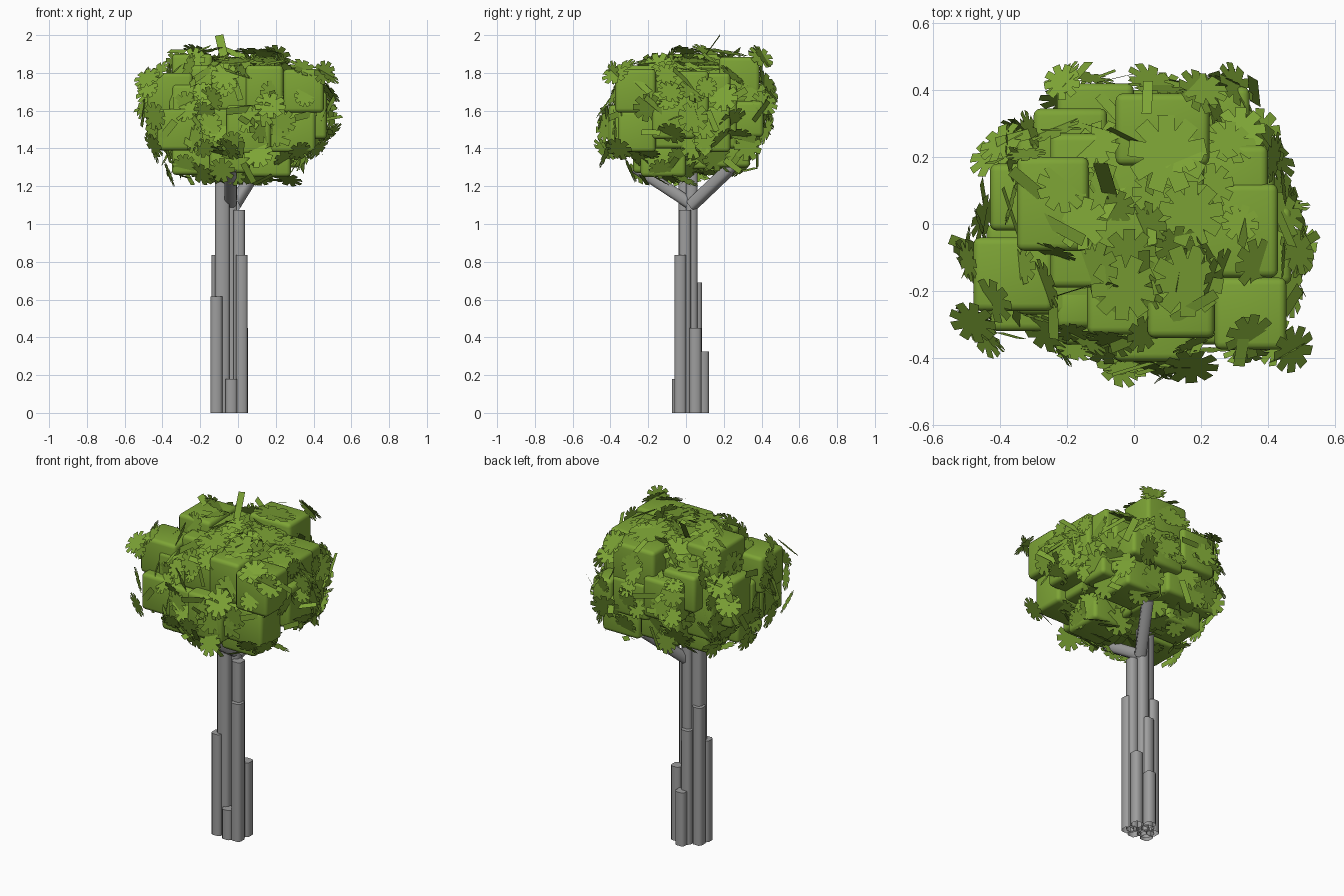
import bpy, bmesh, math, random
from mathutils import Vector, Matrix
from mathutils.bvhtree import BVHTree

random.seed(11)


def material(name, rgb):
    m = bpy.data.materials.new(name)
    m.diffuse_color = (*rgb, 1)
    return m


GREEN = material("leaf_green", (0.205, 0.37, 0.036))
GREY = material("bark_grey", (0.34, 0.34, 0.34))


def finish(bm, name, mat, smooth=0):
    me = bpy.data.meshes.new(name)
    bm.to_mesh(me)
    bm.free()
    ob = bpy.data.objects.new(name, me)
    bpy.context.collection.objects.link(ob)
    me.materials.append(mat)
    if smooth:
        bpy.ops.object.select_all(action='DESELECT')
        bpy.context.view_layer.objects.active = ob
        ob.select_set(True)
        bpy.ops.object.shade_smooth_by_angle(angle=math.radians(smooth))
    return ob


def prism(name, a, b, w):
    """Chamfered square column from a to b, open at the bottom."""
    a, b = Vector(a), Vector(b)
    h, c = w / 2, 0.013
    prof = [(h, -h + c), (h, h - c), (h - c, h), (-h + c, h),
            (-h, h - c), (-h, -h + c), (-h + c, -h), (h - c, -h)]
    d = b - a
    rot = d.to_track_quat('Z', 'Y') if d.xy.length > 1e-4 else Matrix.Identity(3).to_quaternion()
    bm = bmesh.new()
    lo = [bm.verts.new(a + rot @ Vector((x, y, 0))) for x, y in prof]
    hi = [bm.verts.new(b + rot @ Vector((x, y, 0))) for x, y in prof]
    for i in range(8):
        j = (i + 1) % 8
        bm.faces.new((lo[i], lo[j], hi[j], hi[i]))
    bm.faces.new(hi)
    return finish(bm, name, GREY, 50)


# Trunk: bundle of columns (x, y, height, width)
columns = [(-0.083, 0.0, 1.40, 0.078), (-0.035, 0.03, 1.40, 0.062),
           (0.006, -0.005, 1.075, 0.062), (0.02, -0.03, 0.835, 0.062),
           (-0.108, 0.03, 0.835, 0.062), (-0.05, 0.055, 0.69, 0.062),
           (-0.114, -0.03, 0.615, 0.062), (0.022, 0.05, 0.45, 0.062),
           (-0.035, 0.091, 0.325, 0.062), (-0.035, -0.042, 0.18, 0.062)]
for i, (x, y, h, w) in enumerate(columns):
    prism(f"trunk_column_{i}", (x, y, 0), (x, y, h), w)

# Branches reaching into the crown
prism("branch_front", (-0.04, 0.02, 1.11), (-0.04, -0.27, 1.30), 0.062)
prism("branch_back", (-0.02, 0.03, 1.10), (0.11, 0.25, 1.31), 0.062)

# Crown: overlapping rounded boxes (x0, x1, y0, y1, z0, z1)
front = [(-0.48, -0.24, -0.26, -0.04, 1.58, 1.80), (-0.235, -0.12, -0.31, -0.19, 1.45, 1.74),
         (-0.43, -0.20, -0.32, -0.1, 1.39, 1.61), (-0.22, -0.04, -0.36, -0.1, 1.39, 1.61),
         (-0.06, 0.175, -0.41, -0.16, 1.37, 1.63), (0.24, 0.455, -0.375, -0.16, 1.59, 1.82),
         (0.17, 0.41, -0.36, -0.16, 1.38, 1.60), (0.04, 0.24, -0.34, -0.14, 1.60, 1.84),
         (-0.14, 0.06, -0.33, -0.12, 1.60, 1.80)]
lower = [(-0.35, -0.13, -0.24, 0.0, 1.26, 1.42), (-0.15, 0.06, -0.28, -0.02, 1.27, 1.46),
         (0.05, 0.28, -0.24, 0.0, 1.25, 1.42), (0.08, 0.33, 0.10, 0.34, 1.30, 1.49),
         (-0.30, -0.06, 0.0, 0.22, 1.27, 1.45), (-0.1, 0.12, 0.0, 0.2, 1.29, 1.45)]
sides = [(0.24, 0.47, -0.18, 0.05, 1.45, 1.70), (0.22, 0.42, 0.05, 0.235, 1.38, 1.62),
         (0.20, 0.40, 0.0, 0.235, 1.60, 1.80), (0.22, 0.345, 0.22, 0.41, 1.46, 1.65),
         (-0.44, -0.22, -0.1, 0.0, 1.40, 1.66), (-0.43, -0.2, -0.02, 0.18, 1.44, 1.72),
         (-0.36, -0.14, 0.08, 0.27, 1.38, 1.62)]
back = [(-0.23, 0.0, 0.2, 0.42, 1.50, 1.74), (-0.30, -0.08, 0.12, 0.345, 1.56, 1.78),
        (-0.02, 0.22, 0.2, 0.40, 1.46, 1.68), (-0.2, 0.06, 0.16, 0.36, 1.34, 1.54)]
top = [(-0.35, -0.135, -0.08, 0.20, 1.66, 1.90), (-0.055, 0.225, 0.175, 0.39, 1.64, 1.885),
       (-0.25, 0.21, -0.19, 0.27, 1.55, 1.84), (0.05, 0.43, -0.16, 0.12, 1.5, 1.81),
       (-0.35, 0.36, -0.27, 0.27, 1.40, 1.74)]
bm = bmesh.new()
for x0, x1, y0, y1, z0, z1 in front + lower + sides + back + top:
    m = Matrix.Translation(((x0 + x1) / 2, (y0 + y1) / 2, (z0 + z1) / 2)) @ \
        Matrix.Diagonal((x1 - x0, y1 - y0, z1 - z0, 1))
    bmesh.ops.create_cube(bm, size=1, matrix=m)
tree = BVHTree.FromBMesh(bm)
bmesh.ops.bevel(bm, geom=bm.edges[:], offset=0.022, segments=3, profile=0.5, affect='EDGES')
finish(bm, "crown_clumps", GREEN, 40)


# Leaves: flat star rosettes and long strips lying on the crown
def star_shape(r, n=9):
    pts = []
    for i in range(n):
        for k, rr in ((-0.5, 0.6), (-0.3, 1.0), (0.3, 1.0)):
            a = (i + k) * math.tau / n
            pts.append(Vector((rr * r * math.cos(a), rr * r * math.sin(a), 0)))
    return pts


def strip_shape(length, w):
    return [Vector((x * length / 2, y * w / 2, 0)) for x, y in ((-1, -1), (1, -1), (1, 1), (-1, 1))]


def add_leaf(bm, shape, pos, normal, spin):
    rot = normal.to_track_quat('Z', 'Y')
    turn = Matrix.Rotation(spin, 3, 'Z')
    pts = [pos + rot @ (turn @ p) for p in shape]
    if all(abs(p.x) < 0.555 and -0.49 < p.y < 0.495 and 1.19 < p.z < 1.96 for p in pts):
        bm.faces.new([bm.verts.new(p) for p in pts])


def jitter(s):
    return Vector([random.gauss(0, s) for _ in range(3)])


CENTRE = Vector((0, 0, 1.57))


def scatter(bm, count, make, tilt, lift):
    for i in range(count):
        z = 1 - 2 * (i + 0.5) / count
        a = i * 2.39996 + random.uniform(-0.3, 0.3)
        q = math.sqrt(1 - z * z)
        d = Vector((q * math.cos(a), q * math.sin(a), z * 0.85)).normalized()
        hit, nor, _, _ = tree.ray_cast(CENTRE + d * 1.5, -d)
        if hit:
            n = (nor * 0.8 + d * 0.6 + jitter(tilt)).normalized()
            add_leaf(bm, make(), hit + d * lift, n, random.uniform(0, 6.28))


bm = bmesh.new()
scatter(bm, 135, lambda: star_shape(random.uniform(0.055, 0.085)), 0.4, 0.018)
# rosettes on the outer corners of the crown: position, facing
corner = [(-0.475, -0.29, 1.77), (0.47, -0.37, 1.79), (-0.21, 0.43, 1.72), (-0.05, -0.42, 1.40),
          (0.30, 0.41, 1.64), (0.44, 0.03, 1.70), (-0.42, 0.2, 1.60), (-0.34, -0.03, 1.91),
          (0.19, 0.39, 1.88), (-0.44, -0.33, 1.42), (0.42, -0.35, 1.40), (-0.26, -0.32, 1.60),
          (0.41, 0.19, 1.45), (-0.19, -0.24, 1.27), (0.16, -0.2, 1.25), (0.05, 0.42, 1.75),
          (0.49, -0.1, 1.57), (-0.47, -0.1, 1.70), (-0.39, 0.24, 1.72)]
for p in corner:
    v = Vector(p)
    d = (v - CENTRE).normalized()
    sgn = Vector([math.copysign(1, c) for c in d])
    add_leaf(bm, star_shape(0.075), v + d * 0.008, (sgn + jitter(0.25)).normalized(), random.random())
# big rosettes lying on top
for x, y, r in [(0.1, 0.21, 0.12), (0.17, 0.03, 0.10), (-0.03, -0.19, 0.10), (0.16, -0.17, 0.11)]:
    hit = tree.ray_cast(Vector((x, y, 3)), Vector((0, 0, -1)))[0]
    add_leaf(bm, star_shape(r), hit + Vector((0, 0, 0.025)), Vector((x, y, 1.2)).normalized(), x * 3)
finish(bm, "leaf_rosettes", GREEN)

bm = bmesh.new()
scatter(bm, 80, lambda: strip_shape(random.uniform(0.10, 0.16), random.uniform(0.03, 0.04)), 0.5, 0.02)
# long strips at the top and the two sides: ends, width direction, width
for a, b, s, w in [((-0.06, 0.05, 1.82), (-0.1, 0.18, 2.0), (1, 0, 0.2), 0.045),
                   ((0.44, -0.10, 1.55), (0.55, -0.03, 1.57), (-0.5, 0.8, 0.5), 0.03),
                   ((-0.43, -0.09, 1.62), (-0.55, -0.045, 1.60), (0.3, 0.8, 0.5), 0.035),
                   ((-0.16, -0.07, 1.87), (-0.08, 0.18, 1.88), (1, -0.3, 0), 0.06)]:
    a, b, s = Vector(a), Vector(b), Vector(s).normalized() * w / 2
    bm.faces.new([bm.verts.new(p) for p in (a - s, b - s, b + s, a + s)])
finish(bm, "leaf_strips", GREEN)
